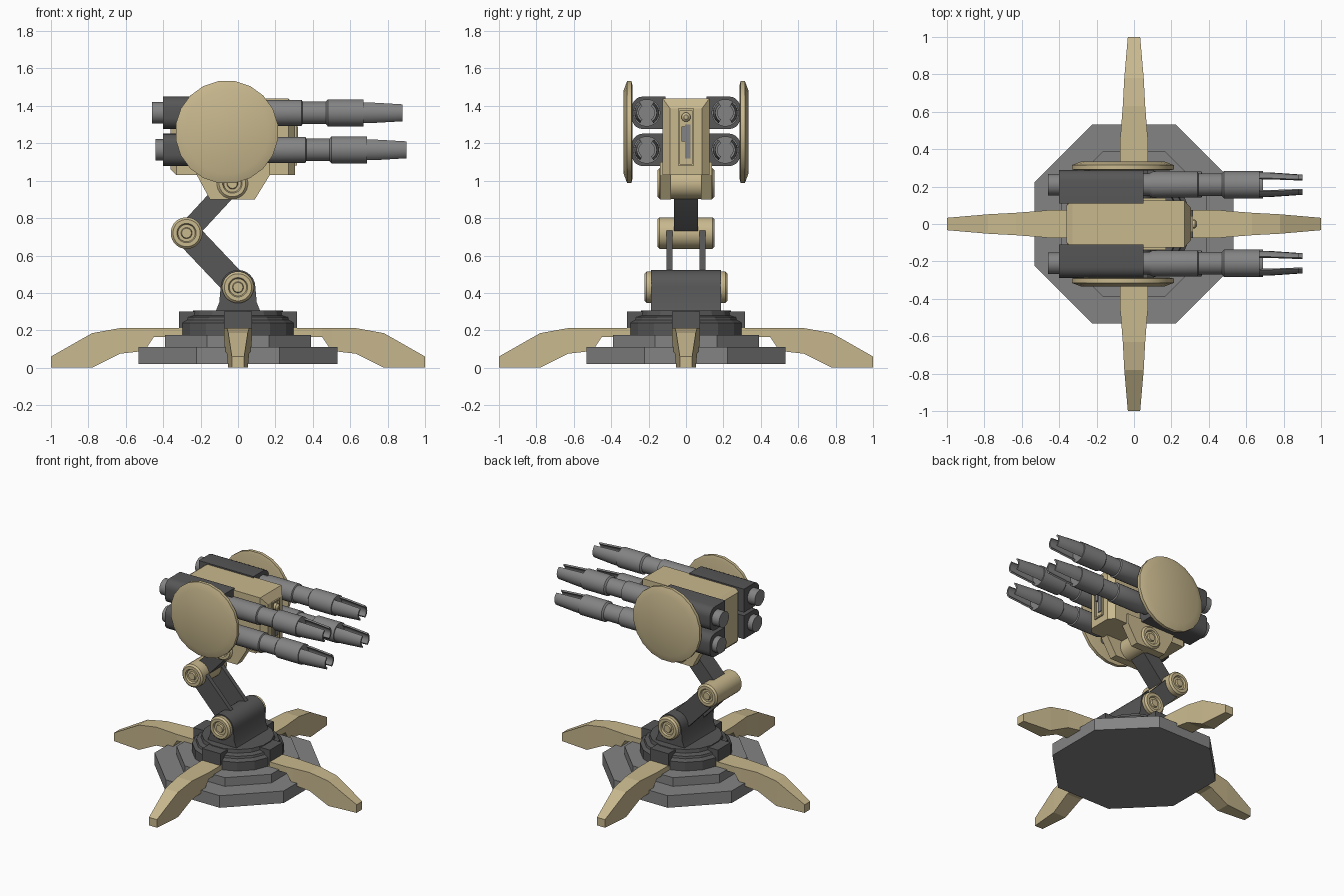
import bpy, bmesh, math
from mathutils import Vector, Matrix

if "Cube" in bpy.data.objects:
    bpy.data.objects.remove(bpy.data.objects["Cube"])


def material(name, rgb):
    m = bpy.data.materials.new(name)
    m.diffuse_color = (*rgb, 1)
    m.use_nodes = True
    m.node_tree.nodes["Principled BSDF"].inputs["Base Color"].default_value = m.diffuse_color
    return m


TAN = material("sand_paint", (0.58, 0.48, 0.27))
GRAY = material("mid_gray_metal", (0.23, 0.23, 0.23))
DARK = material("dark_gray_metal", (0.095, 0.095, 0.095))


def loft(name, sections, mat, smooth=False):
    """Skin a row of equal-length point loops and cap both ends."""
    bm = bmesh.new()
    rows = [[bm.verts.new(p) for p in s] for s in sections]
    n = len(rows[0])
    for a, b in zip(rows, rows[1:]):
        for i in range(n):
            j = (i + 1) % n
            bm.faces.new((a[i], a[j], b[j], b[i]))
    bm.faces.new(rows[0][::-1])
    bm.faces.new(rows[-1])
    bmesh.ops.recalc_face_normals(bm, faces=bm.faces)
    me = bpy.data.meshes.new(name)
    bm.to_mesh(me)
    bm.free()
    me.materials.append(mat)
    ob = bpy.data.objects.new(name, me)
    bpy.context.collection.objects.link(ob)
    if smooth:
        bpy.ops.object.select_all(action='DESELECT')
        ob.select_set(True)
        bpy.context.view_layer.objects.active = ob
        bpy.ops.object.shade_smooth_by_angle(angle=math.radians(30))
    return ob


def place(axis, t, u, v):
    return {'X': (t, u, v), 'Y': (u, t, v), 'Z': (u, v, t)}[axis]


def prism(name, axis, pts, t0, t1, mat, smooth=False):
    return loft(name, [[place(axis, t, u, v) for u, v in pts] for t in (t0, t1)], mat, smooth)


def lathe(name, axis, centre, profile, mat, n=24, smooth=True):
    """Profile is (distance along axis, radius)."""
    ang = [2 * math.pi * (i + 0.5) / n for i in range(n)]
    return loft(name, [[place(axis, t, centre[0] + r * math.cos(a), centre[1] + r * math.sin(a))
                        for a in ang] for t, r in profile], mat, smooth)


def box(name, x, y, z, mat):
    return prism(name, 'Z', [(x[0], y[0]), (x[1], y[0]), (x[1], y[1]), (x[0], y[1])], z[0], z[1], mat)


def octagon(h, c):
    return [(h, -c), (h, c), (c, h), (-c, h), (-h, c), (-h, -c), (-c, -h), (c, -h)]


def capsule(p, q, r, n=8):
    """Rounded bar outline between two points."""
    a = math.atan2(q[1] - p[1], q[0] - p[0])
    out = []
    for c, start in ((q, a - math.pi / 2), (p, a + math.pi / 2)):
        for i in range(n + 1):
            t = start + math.pi * i / n
            out.append((c[0] + r * math.cos(t), c[1] + r * math.sin(t)))
    return out


# Base tiers and turntable
prism("base_plate", 'Z', octagon(0.532, 0.222), 0.02, 0.11, GRAY)
prism("base_step", 'Z', octagon(0.39, 0.165), 0.11, 0.175, GRAY)
lathe("turntable", 'Z', (0, 0), [(0.175, 0.31), (0.24, 0.31), (0.255, 0.285), (0.27, 0.28),
      (0.28, 0.25), (0.305, 0.245)], DARK, 16, False)

# Four legs with clamps on the turntable
LEG = [(1.0, 0, 0.06, 0.033), (0.78, 0, 0.185, 0.052), (0.63, 0.075, 0.212, 0.06),
       (0.5, 0.09, 0.212, 0.07), (0.45, 0.165, 0.212, 0.075), (0.28, 0.165, 0.212, 0.075)]
for k in range(4):
    turn = Matrix.Rotation(k * math.pi / 2, 4, 'Z')
    loft(f"leg_{k + 1}", [[turn @ Vector(p) for p in
         ((r, -w, lo), (r, w, lo), (r, w, hi), (r, -w, hi))] for r, lo, hi, w in LEG], TAN)
    clamp = box(f"leg_clamp_{k + 1}", (0.2, 0.315), (-0.075, 0.075), (0.17, 0.3), DARK)
    clamp.data.transform(turn)

# Shoulder pedestal
arc = [(0.093 * math.cos(math.pi * i / 12), 0.43 + 0.093 * math.sin(math.pi * i / 12)) for i in range(13)]
prism("pedestal", 'Y', [(-0.12, 0.3), (0.12, 0.3), (0.1, 0.35)] + arc + [(-0.1, 0.35)],
      -0.187, 0.187, DARK, True)

# Arm links and joints
BASE, ELBOW, WRIST = (0, 0.43), (-0.275, 0.72), (-0.03, 0.985)
for s, side in ((-1, "front"), (1, "back")):
    prism(f"lower_arm_{side}", 'Y', capsule(BASE, ELBOW, 0.07), s * 0.073, s * 0.105, DARK, True)
prism("upper_arm", 'Y', capsule(ELBOW, WRIST, 0.055), -0.065, 0.065, DARK, True)


def joint(name, c, half, r):
    side = [(half - 0.012, r), (half, r - 0.012), (half, 0.052), (half - 0.012, 0.046),
            (half - 0.012, 0.03), (half, 0.026)]
    lathe(name, 'Y', c, [(-t, q) for t, q in side[::-1]] + side, TAN)


joint("shoulder_joint", BASE, 0.222, 0.085)
joint("elbow_joint", ELBOW, 0.153, 0.085)
joint("wrist_joint", WRIST, 0.153, 0.083)

# Head bracket and body
for s, side in ((-1, "front"), (1, "back")):
    prism(f"head_bracket_{side}", 'Y', [(-0.15, 0.9), (0.09, 0.9), (0.17, 1.03), (0.17, 1.1),
          (-0.24, 1.1), (-0.22, 1.03)], s * 0.08, s * 0.14, TAN)


def rect(x, y, z0, z1):
    return [(x, -y, z0), (x, y, z0), (x, y, z1), (x, -y, z1)]


loft("head_body", [rect(-0.36, 0.1, 1.06, 1.42), rect(-0.33, 0.125, 1.03, 1.44),
     rect(0.27, 0.125, 1.03, 1.44), rect(0.305, 0.085, 1.03, 1.385)], TAN)

# Sensor panel on the muzzle end of the body
for s in (-1, 1):
    box("sensor_frame_side", (0.3, 0.315), (s * 0.032, s * 0.042), (1.08, 1.385), TAN)
for z in (1.08, 1.375):
    box("sensor_frame_end", (0.3, 0.315), (-0.042, 0.042), (z, z + 0.01), TAN)
box("sensor_strip", (0.3, 0.312), (-0.005, 0.025), (1.12, 1.3), GRAY)
box("sensor_tab", (0.3, 0.32), (-0.025, 0.0), (1.21, 1.29), GRAY)
lathe("sensor_knob", 'X', (0, 1.34), [(0.3, 0.025), (0.325, 0.025), (0.337, 0.012)], TAN, 12)


def muzzle_section(x, r, cy, cz, s):
    gap = math.radians(33)
    ang = [-math.pi / 2 + gap + (math.pi - 2 * gap) * i / 8 for i in range(9)]
    outer = [(x, cy + s * r * math.cos(a), cz + r * math.sin(a)) for a in ang]
    q = r - 0.012
    return outer + [(x, cy + s * q * math.cos(a), cz + q * math.sin(a)) for a in ang[::-1]]


# Four guns with housings, barrels and split muzzles; round side shields
for s, side in ((-1, "front"), (1, "back")):
    cy = s * 0.21
    for cz, dx, level in ((1.363, -0.02, "upper"), (1.165, 0, "lower")):
        tag = f"{side}_{level}"
        h = 0.087
        shape = [(s * 0.11, cz - h), (s * 0.11, cz + h)]
        for c, a0 in ((cz + 0.027, 90), (cz - 0.027, 0)):
            for i in range(6):
                a = math.radians(a0 - 18 * i)
                shape.append((s * (0.23 + 0.06 * math.cos(a)), c + 0.06 * math.sin(a)))
        prism(f"gun_housing_{tag}", 'X', shape, -0.4, 0.05, DARK, True)
        lathe(f"gun_rear_cap_{tag}", 'X', (cy, cz), [(-0.44 + dx, 0.058), (-0.38, 0.058)], GRAY)
        lathe(f"barrel_{tag}", 'X', (cy, cz), [(x + dx, r) for x, r in (
              (0.06, 0.06), (0.1, 0.06), (0.12, 0.07), (0.36, 0.07), (0.365, 0.061), (0.49, 0.061),
              (0.5, 0.073), (0.69, 0.073))], GRAY)
        for m in (-1, 1):
            loft(f"muzzle_prong_{tag}", [muzzle_section(x + dx, r, cy, cz, m) for x, r in
                 ((0.685, 0.066), (0.74, 0.065), (0.9, 0.054))], GRAY, True)
    lathe(f"side_shield_{side}", 'Y', (-0.06, 1.26), [(s * t, r) for t, r in
          ((0.287, 0.255), (0.292, 0.276), (0.315, 0.276), (0.334, 0.225))], TAN, 20)
